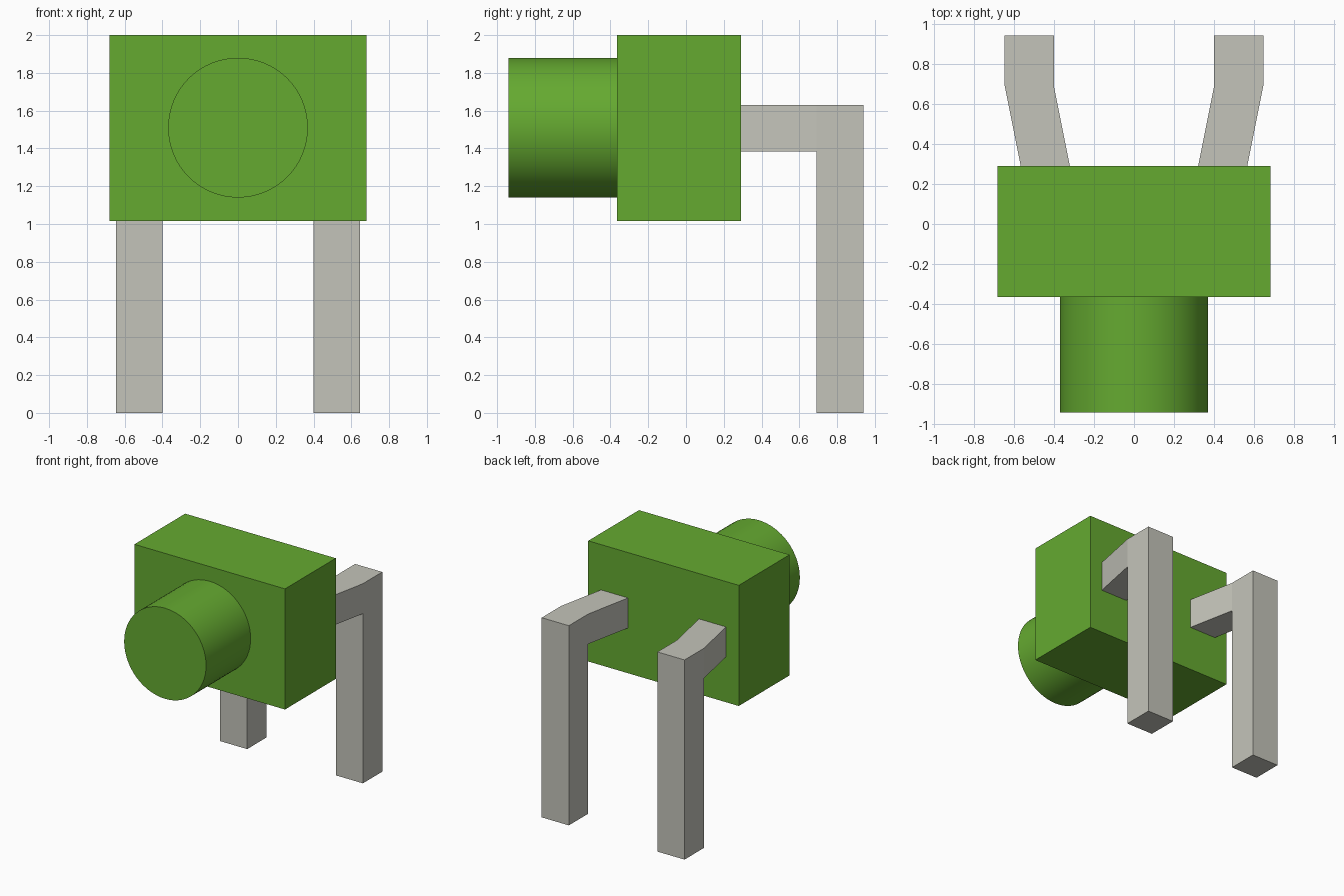
import bpy, bmesh, math
from mathutils import Vector, Matrix

old = bpy.data.objects.get("Cube")
if old:
    bpy.data.objects.remove(old, do_unlink=True)


def material(name, rgb):
    m = bpy.data.materials.new(name)
    m.use_nodes = True
    m.diffuse_color = (*rgb, 1)
    m.node_tree.nodes["Principled BSDF"].inputs["Base Color"].default_value = (*rgb, 1)
    return m


green = material("leaf green", (0.13, 0.40, 0.03))
metal = material("warm grey metal", (0.55, 0.55, 0.49))


def finish(name, bm, mat):
    bmesh.ops.recalc_face_normals(bm, faces=bm.faces)
    mesh = bpy.data.meshes.new(name)
    bm.to_mesh(mesh)
    bm.free()
    mesh.materials.append(mat)
    obj = bpy.data.objects.new(name, mesh)
    bpy.context.collection.objects.link(obj)
    return obj


def box(lo, hi):
    lo, hi = Vector(lo), Vector(hi)
    bm = bmesh.new()
    bmesh.ops.create_cube(bm, size=1, matrix=Matrix.Translation((lo + hi) / 2)
                          @ Matrix.Diagonal((*(hi - lo), 1)))
    return bm


def extrude(bm, face, offset):
    new = bmesh.ops.extrude_discrete_faces(bm, faces=[face])["faces"][0]
    bmesh.ops.translate(bm, verts=new.verts, vec=offset)
    return new


def facing(bm, direction):
    bm.normal_update()
    d = Vector(direction)
    faces = [f for f in bm.faces if f.normal.dot(d) > 0.9]
    return max(faces, key=lambda f: f.calc_center_median().z)


# Housing block
finish("housing", box((-0.68, -0.365, 1.015), (0.68, 0.29, 2)), green)

# Round plunger on the front
bm = bmesh.new()
bmesh.ops.create_cone(bm, cap_ends=True, segments=64, radius1=0.37, radius2=0.37, depth=0.575,
                      matrix=Matrix.Translation((0, -0.6525, 1.51))
                      @ Matrix.Rotation(math.pi / 2, 4, "X"))
plunger = finish("plunger", bm, green)
bpy.ops.object.select_all(action="DESELECT")
plunger.select_set(True)
bpy.context.view_layer.objects.active = plunger
bpy.ops.object.shade_smooth_by_angle(angle=math.radians(30))

# Bent legs: a post, its corner block, then an arm slanting inward to the housing
for name, side in (("left_leg", 1), ("right_leg", -1)):
    bm = box((0.4, 0.69, 0), (0.645, 0.94, 1.385))
    extrude(bm, facing(bm, (0, 0, 1)), (0, 0, 0.245))
    extrude(bm, facing(bm, (0, -1, 0)), (-0.08, -0.4, 0))
    bmesh.ops.scale(bm, vec=(side, 1, 1), verts=bm.verts)
    finish(name, bm, metal)
